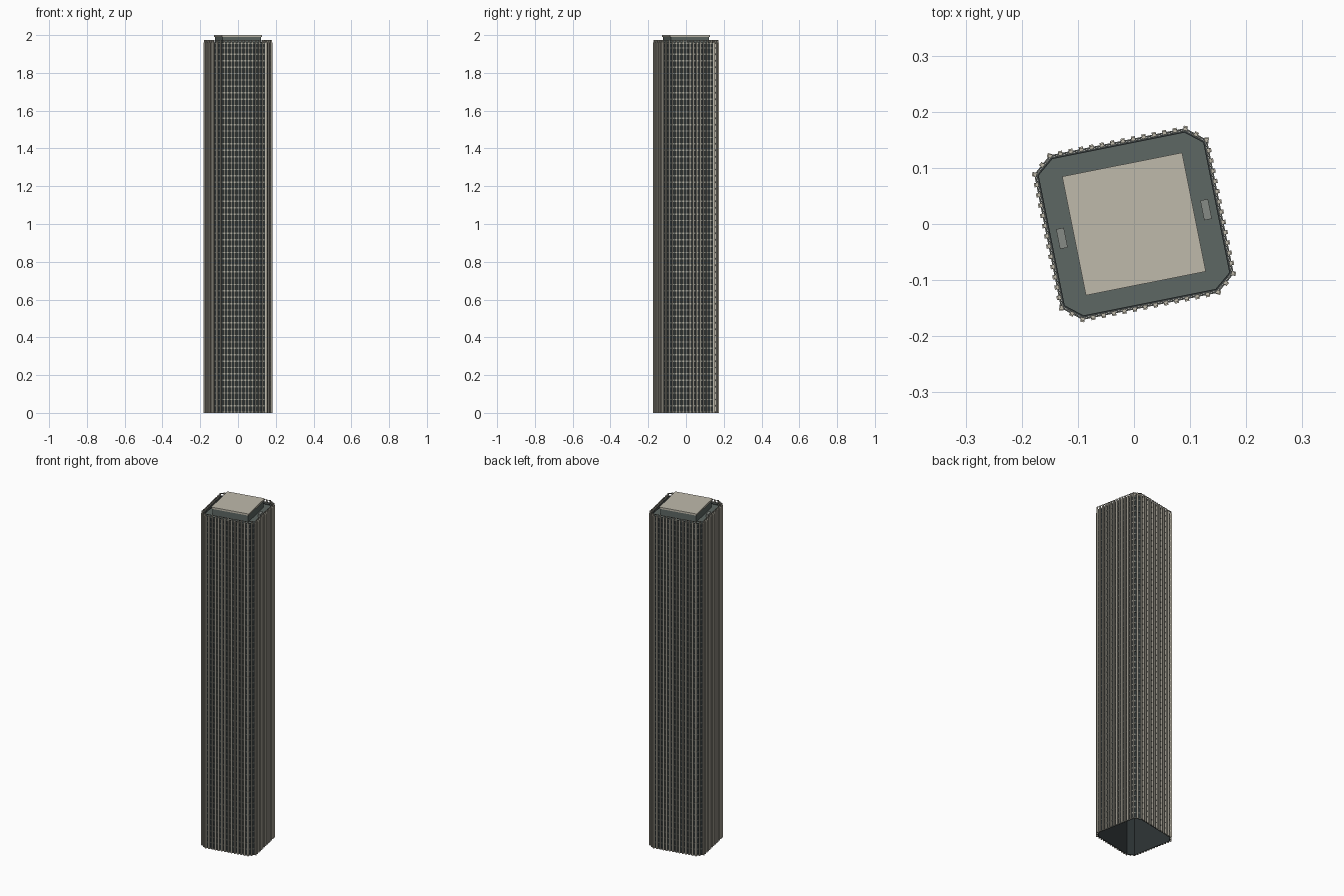
import bpy, bmesh, math
from mathutils import Matrix, Vector

if "Cube" in bpy.data.objects:
    bpy.data.objects.remove(bpy.data.objects["Cube"])

TURN = Matrix.Rotation(math.radians(11.3), 4, 'Z')
BODY_TOP, ROOF_Z, FLOORS = 1.962, 1.948, 58


def material(name, rgb):
    m = bpy.data.materials.new(name)
    m.diffuse_color = (*rgb, 1)
    m.use_nodes = True
    m.node_tree.nodes["Principled BSDF"].inputs["Base Color"].default_value = m.diffuse_color
    return m


STONE = material("pale_stone", (0.52, 0.49, 0.41))
GLASS = material("dark_glass", (0.025, 0.032, 0.034))
BAND = material("grey_band", (0.10, 0.11, 0.10))
ROOF = material("roof_grey", (0.11, 0.135, 0.125))
UNIT = material("unit_grey", (0.24, 0.26, 0.24))


def finish(name, bm, mat):
    bmesh.ops.recalc_face_normals(bm, faces=bm.faces)
    mesh = bpy.data.meshes.new(name)
    bm.to_mesh(mesh)
    bm.free()
    mesh.materials.append(mat)
    ob = bpy.data.objects.new(name, mesh)
    ob.matrix_world = TURN
    bpy.context.collection.objects.link(ob)
    return ob


def add_box(bm, x, y, z0, z1, sx, sy, angle=0):
    m = (Matrix.Translation((x, y, (z0 + z1) / 2)) @ Matrix.Rotation(angle, 4, 'Z')
         @ Matrix.Diagonal((sx, sy, z1 - z0, 1)))
    bmesh.ops.create_cube(bm, size=1, matrix=m)


def outline(inset):
    """Chamfered square plan, counter-clockwise."""
    hx, hy = 0.156 - inset, 0.1485 - inset
    cx, cy = 0.123 - inset * 0.45, 0.121 - inset * 0.45
    return [(hx, -cy), (hx, cy), (cx, hy), (-cx, hy),
            (-hx, cy), (-hx, -cy), (-cx, -hy), (cx, -hy)]


def add_ring(bm, inset, depth, z0, z1):
    """Closed octagonal band with a rectangular section."""
    loops = [[bm.verts.new((x, y, z)) for x, y in outline(i)]
             for i, z in ((inset, z0), (inset, z1), (inset + depth, z1), (inset + depth, z0))]
    for a, b in zip(loops, loops[1:] + loops[:1]):
        for i in range(8):
            j = (i + 1) % 8
            bm.faces.new((a[i], a[j], b[j], b[i]))


# Glass skin, open at the base
bm = bmesh.new()
add_ring(bm, 0.004, 0.002, 0, BODY_TOP)
finish("glass_walls", bm, GLASS)

# Floor bands
bm = bmesh.new()
step = BODY_TOP / FLOORS
for i in range(FLOORS):
    add_ring(bm, 0.0025, 0.003, i * step, i * step + 0.007)
add_ring(bm, 0.0025, 0.004, BODY_TOP - 0.008, BODY_TOP)
finish("floor_bands", bm, BAND)

# Vertical fins all round, with short crown posts above
fins, posts = bmesh.new(), bmesh.new()
pts = outline(0)
for k in range(8):
    a, b = Vector(pts[k]), Vector(pts[(k + 1) % 8])
    n = 13 if k % 2 == 0 else 2
    d = b - a
    ang = math.atan2(d.y, d.x)
    for i in range(n):
        p = a + d * i / n
        rot = ang if i else ang + math.radians(22 if k % 2 else -22)
        add_box(fins, p.x, p.y, 0, BODY_TOP, 0.0075, 0.010, rot)
        add_box(posts, p.x, p.y, BODY_TOP, 1.975, 0.006, 0.006, rot)
finish("facade_fins", fins, STONE)
finish("crown_posts", posts, STONE)

# Thin crown rail
bm = bmesh.new()
add_ring(bm, -0.001, 0.003, 1.971, 1.974)
finish("crown_rail", bm, BAND)

# Roof deck
bm = bmesh.new()
bm.faces.new([bm.verts.new((x, y, ROOF_Z)) for x, y in outline(0.005)])
finish("roof_deck", bm, ROOF)

# Penthouse and landing pad
bm = bmesh.new()
add_box(bm, 0, 0, ROOF_Z, 1.993, 0.208, 0.206)
finish("penthouse", bm, ROOF)
bm = bmesh.new()
add_box(bm, 0, 0, 1.990, 2.0, 0.218, 0.216)
finish("landing_pad", bm, STONE)

# Rooftop service units on either side
bm = bmesh.new()
for s in (-1, 1):
    add_box(bm, s * 0.131, 0, ROOF_Z, 1.965, 0.014, 0.036)
finish("service_units", bm, UNIT)
